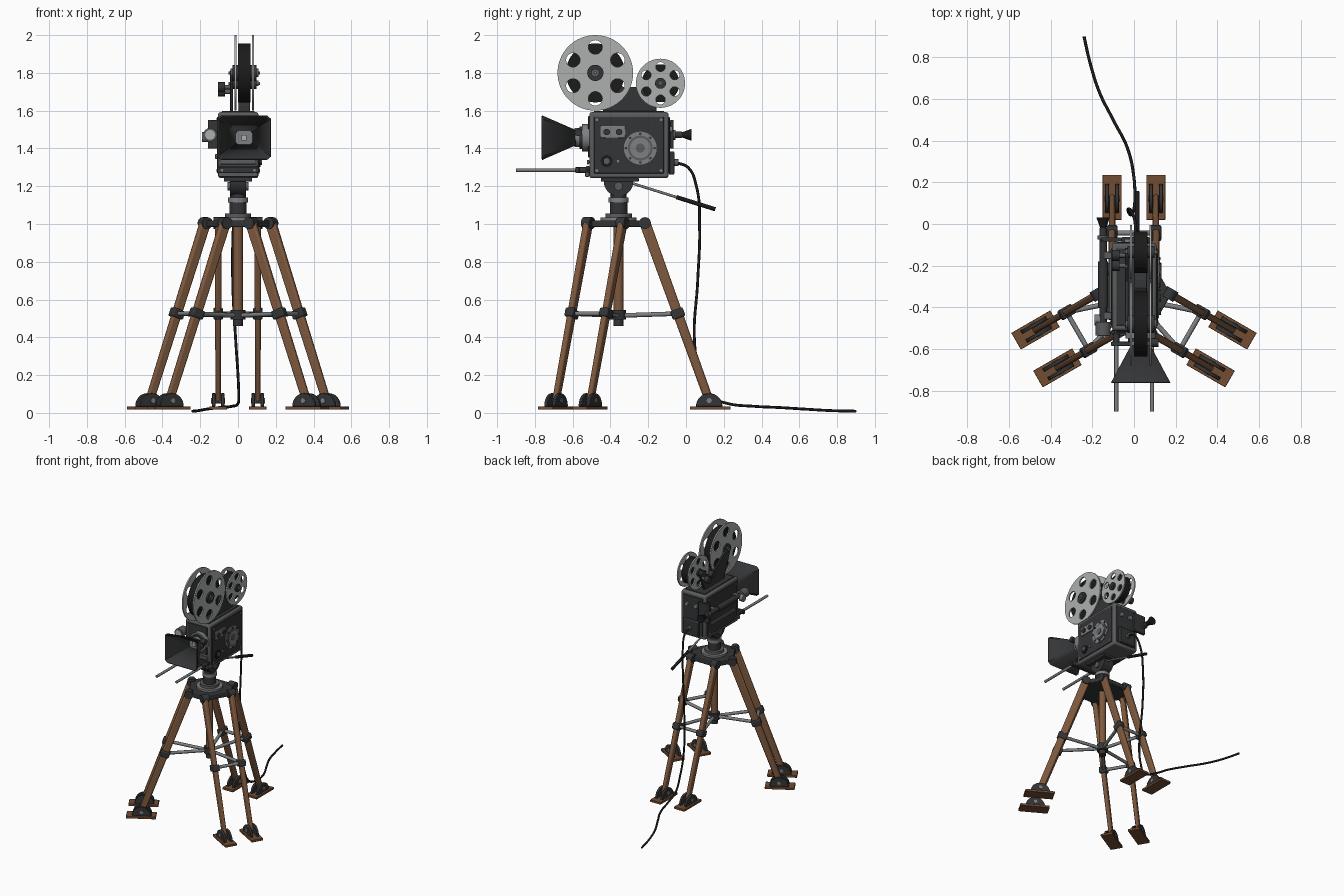
import bpy, bmesh, math
from mathutils import Vector as V, Matrix

if "Cube" in bpy.data.objects:
    bpy.data.objects.remove(bpy.data.objects["Cube"])

def material(name, r, g, b):
    m = bpy.data.materials.new(name)
    m.diffuse_color = (r, g, b, 1)
    m.use_nodes = True
    m.node_tree.nodes["Principled BSDF"].inputs["Base Color"].default_value = m.diffuse_color
    return m

WOOD = material("oak wood", .21, .10, .048)
BOARD = material("dark wood", .17, .075, .032)
REEL = material("pale metal", .42, .43, .43)
STEEL = material("steel", .21, .215, .22)
GREY = material("body grey", .105, .107, .11)
DARK = material("dark metal", .034, .035, .037)
BLACK = material("black rubber", .011, .011, .012)

def finish(name, bm, mat, bevel=0):
    bmesh.ops.recalc_face_normals(bm, faces=bm.faces)
    me = bpy.data.meshes.new(name)
    bm.to_mesh(me)
    bm.free()
    me.materials.append(mat)
    for p in me.polygons:
        p.use_smooth = True
    me.set_sharp_from_angle(angle=math.radians(35))
    ob = bpy.data.objects.new(name, me)
    bpy.context.collection.objects.link(ob)
    if bevel:
        b = ob.modifiers.new("bevel", 'BEVEL')
        b.width, b.segments = bevel, 2
        b.limit_method = 'ANGLE'
    return ob

def box(name, x0, x1, y0, y1, z0, z1, mat, bevel=0):
    bm = bmesh.new()
    bmesh.ops.create_cube(bm, size=1)
    for v in bm.verts:
        v.co = V(((x0 + x1) / 2 + v.co.x * (x1 - x0), (y0 + y1) / 2 + v.co.y * (y1 - y0),
                  (z0 + z1) / 2 + v.co.z * (z1 - z0)))
    return finish(name, bm, mat, bevel)

def beam(name, a, b, t, w, h, mat, taper=1, bevel=.008):
    """Rectangular bar from a to b, w wide along t, h deep across it."""
    bm = bmesh.new()
    bmesh.ops.create_cube(bm, size=1)
    n = (b - a).cross(t).normalized()
    for v in bm.verts:
        s = taper if v.co.z > 0 else 1
        v.co = (a + b) / 2 + t * v.co.x * w * s + n * v.co.y * h * s + (b - a) * v.co.z
    return finish(name, bm, mat, bevel)

def cyl(name, a, b, r, mat, r2=None, sides=32):
    a, b = V(a), V(b)
    bm = bmesh.new()
    bmesh.ops.create_cone(bm, cap_ends=True, segments=sides, radius1=r,
                          radius2=r if r2 is None else r2, depth=(b - a).length)
    q = (b - a).to_track_quat('Z', 'Y').to_matrix().to_4x4()
    bm.transform(Matrix.Translation((a + b) / 2) @ q)
    return finish(name, bm, mat)

def prism(name, pts, o, u, v, depth, mat, bevel=0):
    """Outline in the u,v plane, extruded evenly to both sides."""
    u, v, o = V(u), V(v), V(o)
    n = u.cross(v)
    bm = bmesh.new()
    f = bm.faces.new([bm.verts.new(o + u * p + v * q - n * depth / 2) for p, q in pts])
    ext = bmesh.ops.extrude_face_region(bm, geom=[f])["geom"]
    bmesh.ops.translate(bm, vec=n * depth, verts=[g for g in ext if isinstance(g, bmesh.types.BMVert)])
    return finish(name, bm, mat, bevel)

def circle(r, n, cx=0, cy=0):
    return [(cx + r * math.cos(2 * math.pi * i / n), cy + r * math.sin(2 * math.pi * i / n)) for i in range(n)]

def flange(name, x, y, z, r, hole_d, hole_r):
    """Reel side disc with six round holes, standing in the YZ plane."""
    cu = bpy.data.curves.new(name, 'CURVE')
    cu.dimensions, cu.fill_mode, cu.extrude = '2D', 'BOTH', .005
    loops = [circle(r, 64)]
    for k in range(6):
        a = math.radians(30 + 60 * k)
        loops.append(circle(hole_r, 24, hole_d * math.cos(a), hole_d * math.sin(a)))
    for pts in loops:
        s = cu.splines.new('POLY')
        s.points.add(len(pts) - 1)
        for p, c in zip(s.points, pts):
            p.co = (c[0], c[1], 0, 1)
        s.use_cyclic_u = True
    tmp = bpy.data.objects.new(name, cu)
    me = bpy.data.meshes.new_from_object(tmp)
    bpy.data.objects.remove(tmp)
    me.transform(Matrix(((0, 0, 1, x), (1, 0, 0, y), (0, 1, 0, z), (0, 0, 0, 1))))
    me.materials.clear()
    me.materials.append(REEL)
    bpy.context.collection.objects.link(bpy.data.objects.new(name, me))

# --- Tripod: three pairs of legs around the column ---
C = V((0, -.357, 0))
UP = V((0, 0, 1))
outline = []
for k, deg in enumerate((90, 210, 330)):
    d = V((math.cos(math.radians(deg)), math.sin(math.radians(deg)), 0))
    t = V((-d.y, d.x, 0))
    clamps = []
    for s in (-1, 1):
        tag = f"{k}_{'a' if s < 0 else 'b'}"
        side = C + t * s * .105
        top, foot = side + d * .14 + UP * 1.005, side + d * .48 + UP * .065
        mid = top.lerp(foot, .51)
        dr = (foot - top).normalized()
        clamps.append(mid)
        outline.append((side.x + d.x * .145, side.y + d.y * .145))
        beam("leg_" + tag, top, foot, t, .036, .058, WOOD, .8, .01)
        beam("leg_clamp_" + tag, mid - dr * .024, mid + dr * .024, t, .052, .07, DARK)
        cyl("leg_hinge_" + tag, top - t * .026, top + t * .026, .031, DARK)
        # board, fork plates and bolt of the foot
        base = side + d * .485
        beam("foot_board_" + tag, base - d * .108 + UP * .026, base + d * .108 + UP * .026, t, .092, .018, BOARD, 1, .003)
        half = [(.07 * math.cos(math.pi * i / 16), .07 * math.sin(math.pi * i / 16)) for i in range(17)]
        for e in (-1, 1):
            prism("foot_fork_" + tag, half, side + d * .48 + t * e * .024 + UP * .034, d, UP, .018, DARK, .003)
        cyl("foot_bolt_" + tag, foot - t * .037, foot + t * .037, .014, STEEL, sides=8)
    for i, m in enumerate(clamps):
        cyl(f"spreader_arm_{k}_{i}", C + UP * .515, m, .012, STEEL, sides=12)
    cyl(f"spreader_rung_{k}", clamps[0], clamps[1], .012, STEEL, sides=12)
prism("tripod_platform", outline, (0, 0, 1.002), (1, 0, 0), (0, 1, 0), .034, DARK, .005)

def column(name, z0, z1, r, mat, r2=None):
    cyl(name, C + UP * z0, C + UP * z1, r, mat, r2)

column("centre_post", .52, .985, .026, WOOD)
column("spreader_hub", .495, .545, .04, DARK)
column("post_end", .46, .5, .026, DARK)
column("head_base", 1.018, 1.035, .095, STEEL)
column("head_base_step", 1.035, 1.055, .07, GREY)
column("head_neck", 1.05, 1.13, .046, DARK)
column("head_ring", 1.115, 1.14, .053, STEEL)
column("head_yoke_base", 1.14, 1.17, .042, DARK)
cyl("tilt_drum", (-.042, -.357, 1.225), (.042, -.357, 1.225), .078, DARK)
cyl("tilt_axle", (-.055, -.357, 1.2), (.055, -.357, 1.2), .022, GREY)
box("head_plate", -.075, .075, -.45, -.25, 1.225, 1.245, DARK, .004)
cyl("pan_handle", (.015, -.3, 1.22), (.015, -.05, 1.142), .007, STEEL, sides=12)
cyl("pan_handle_grip", (.015, -.05, 1.142), (.015, .155, 1.078), .011, BLACK, sides=16)

# --- Camera body with recessed-looking panels ---
X0, X1, Y0, Y1, Z0, Z1 = -.105, .108, -.512, -.092, 1.243, 1.592
box("camera_body", X0, X1, Y0, Y1, Z0, Z1, GREY, .012)
for sx, x in ((-1, X0), (1, X1)):
    box("side_panel", x - .006, x + .006, Y0 + .025, Y1 - .025, Z0 + .025, Z1 - .025, DARK, .003)
    for y in (Y0 + .04, Y1 - .04):
        for z in (Z0 + .04, Z1 - .04):
            cyl("panel_screw", (x, y, z), (x + sx * .009, y, z), .008, STEEL, sides=8)
box("top_panel", X0 + .02, X1 - .02, Y0 + .025, Y1 - .025, Z1 - .005, Z1 + .006, DARK, .003)
box("back_panel", X0 + .02, X1 - .02, Y1 - .005, Y1 + .006, Z0 + .025, Z1 - .025, DARK, .003)
box("front_panel", X0 + .02, X1 - .02, Y0 - .006, Y0 + .005, Z0 + .11, Z1 - .02, DARK, .003)
for i, (w, z) in enumerate(((.105, 1.25), (.112, 1.283), (.095, 1.316))):
    box(f"front_rail_{i}", -w, w, Y0 - .022 + i * .005, Y0, z, z + .024, GREY if i % 2 == 0 else DARK, .004)

# right side controls
box("counter_plate", X1, X1 + .012, -.453, -.32, 1.455, 1.52, STEEL, .003)
for y in (-.42, -.354):
    cyl("counter_knob", (X1, y, 1.487), (X1 + .022, y, 1.487), .017, DARK, sides=20)
for i, (r, h, m) in enumerate(((.087, .012, STEEL), (.066, .016, GREY), (.054, .02, STEEL), (.024, .024, GREY))):
    cyl(f"door_dial_{i}", (X1, -.242, 1.402), (X1 + h, -.242, 1.402), r, m, sides=40)
for k in range(8):
    a = math.pi * k / 4
    y, z = -.242 + .076 * math.cos(a), 1.402 + .076 * math.sin(a)
    cyl("dial_stud", (X1, y, z), (X1 + .018, y, z), .007, DARK, sides=8)
cyl("latch_rim", (X1, -.42, 1.333), (X1 + .012, -.42, 1.333), .032, BLACK, sides=24)
cyl("latch_knob", (X1, -.42, 1.333), (X1 + .02, -.42, 1.333), .02, GREY, sides=6)
cyl("small_button", (X1, -.36, 1.333), (X1 + .014, -.36, 1.333), .01, STEEL, sides=12)

# left side viewfinder tube
def finder(name, y0, y1, r, mat, r2=None):
    cyl(name, (-.148, y0, 1.472), (-.148, y1, 1.472), r, mat, r2, 24)
finder("viewfinder_tube", -.5, -.02, .018, DARK)
finder("viewfinder_front", -.535, -.47, .036, GREY)
finder("viewfinder_glass", -.538, -.53, .026, REEL)
finder("viewfinder_sleeve", -.4, -.18, .024, DARK)
finder("eyepiece_ring", -.075, -.055, .026, GREY)
finder("eyepiece_cup", -.02, .03, .014, BLACK, .032)
for y in (-.44, -.15):
    box("viewfinder_mount", -.15, X0, y - .018, y + .018, 1.455, 1.489, GREY, .003)
cyl("viewfinder_knob", (-.16, -.46, 1.46), (-.19, -.46, 1.46), .026, STEEL, sides=16)
box("left_door_rail", X0 - .016, X0, -.46, -.14, 1.345, 1.37, GREY, .003)
box("eyepiece_bracket", -.16, -.06, -.085, -.065, 1.4, 1.55, DARK, .004)

# back connector box
box("power_box", -.06, .075, Y1, -.062, 1.262, 1.385, DARK, .006)
cyl("power_socket", (.01, -.065, 1.325), (.01, -.04, 1.325), .018, GREY, sides=16)
for x in (-.03, .05):
    cyl("back_knob", (x, Y1, 1.5), (x, Y1 + .02, 1.5), .016, STEEL, sides=16)

# --- Lens, hood and rods ---
LX, LZ = .032, 1.457
for i, (y0, y1, r, m) in enumerate(((-.55, -.51, .072, STEEL), (-.565, -.55, .06, DARK), (-.59, -.565, .05, STEEL))):
    cyl(f"lens_ring_{i}", (LX, y0, LZ), (LX, y1, LZ), r, m)
box("lens_glass", LX - .014, LX + .014, -.606, -.58, LZ - .014, LZ + .014, REEL)
cyl("focus_knob", (LX + .05, -.57, 1.485), (LX + .085, -.57, 1.485), .02, DARK, sides=16)
bm = bmesh.new()
rings = []
for y, w, h in ((-.585, .045, .038), (-.755, .136, .112), (-.762, .141, .116)):
    c = .15
    pts = ((1, 1 - c), (1 - c, 1), (c - 1, 1), (-1, 1 - c), (-1, c - 1), (c - 1, -1), (1 - c, -1), (1, c - 1))
    rings.append([bm.verts.new((LX + p * w, y, LZ + q * h)) for p, q in pts])
for a, b in zip(rings, rings[1:]):
    for i in range(8):
        bm.faces.new((a[i], a[i - 1], b[i - 1], b[i]))
hood = finish("lens_hood", bm, DARK)
sol = hood.modifiers.new("wall", 'SOLIDIFY')
sol.thickness, sol.offset = .006, 0
for x in (-.085, .087):
    cyl("support_rod", (x, -.9, 1.285), (x, -.5, 1.285), .01, STEEL, sides=16)
    cyl("rod_sleeve", (x, -.585, 1.285), (x, -.51, 1.285), .016, DARK, sides=16)
box("rod_bridge", -.11, .112, -.585, -.565, 1.27, 1.3, DARK, .004)

# --- Film reels and their bracket ---
for tag, y, z, r, hd, hr, film in (("large", -.48, 1.8, .2, .136, .037, .156), ("small", -.135, 1.745, .13, .087, .025, .1)):
    for x in (-.014, .08):
        flange(f"{tag}_reel_side", x, y, z, r, hd, hr)
    cyl(f"{tag}_film_roll", (.001, y, z), (.065, y, z), film, BLACK, sides=64)
    cyl(f"{tag}_reel_hub", (-.03, y, z), (.098, y, z), .2 * r + .003, DARK)
    cyl(f"{tag}_reel_cap", (-.04, y, z), (.108, y, z), .11 * r, GREY, sides=16)
    cyl(f"{tag}_reel_axle", (-.05, y, z), (.116, y, z), .008, STEEL, sides=8)
wedge = [(-.44, 1.59), (-.155, 1.59), (-.155, 1.62), (-.265, 1.725), (-.305, 1.725), (-.44, 1.63)]
prism("reel_bracket", wedge, (.033, 0, 0), (0, 1, 0), (0, 0, 1), .06, DARK, .004)
arm = [(-.42, 1.59), (-.18, 1.59), (-.115, 1.74), (-.15, 1.765), (-.28, 1.69), (-.46, 1.815), (-.5, 1.79)]
prism("reel_arm", arm, (-.034, 0, 0), (0, 1, 0), (0, 0, 1), .016, DARK, .003)
for y, z in ((-.15, 1.7), (-.2, 1.725)):
    cyl("drive_shaft", (-.08, y, z), (-.03, y, z), .012, GREY, sides=12)
    cyl("drive_knob", (-.105, y, z), (-.07, y, z), .026, DARK, sides=16)

# --- Power cable down to the floor ---
path = [(.01, -.05, 1.325), (.005, .01, 1.3), (-.01, .055, 1.2), (-.025, .072, .98), (-.028, .062, .7), (-.012, .045, .38),
        (0, .075, .2), (.004, .125, .09), (0, .22, .05), (-.03, .36, .035), (-.1, .5, .028), (-.165, .63, .02),
        (-.21, .77, .012), (-.24, .9, .009)]
cu = bpy.data.curves.new("power_cable", 'CURVE')
cu.dimensions, cu.bevel_depth, cu.bevel_resolution, cu.use_fill_caps = '3D', .0075, 2, True
sp = cu.splines.new('BEZIER')
sp.bezier_points.add(len(path) - 1)
for p, c in zip(sp.bezier_points, path):
    p.co = c
    p.handle_left_type = p.handle_right_type = 'AUTO'
cu.materials.append(BLACK)
bpy.context.collection.objects.link(bpy.data.objects.new("power_cable", cu))
